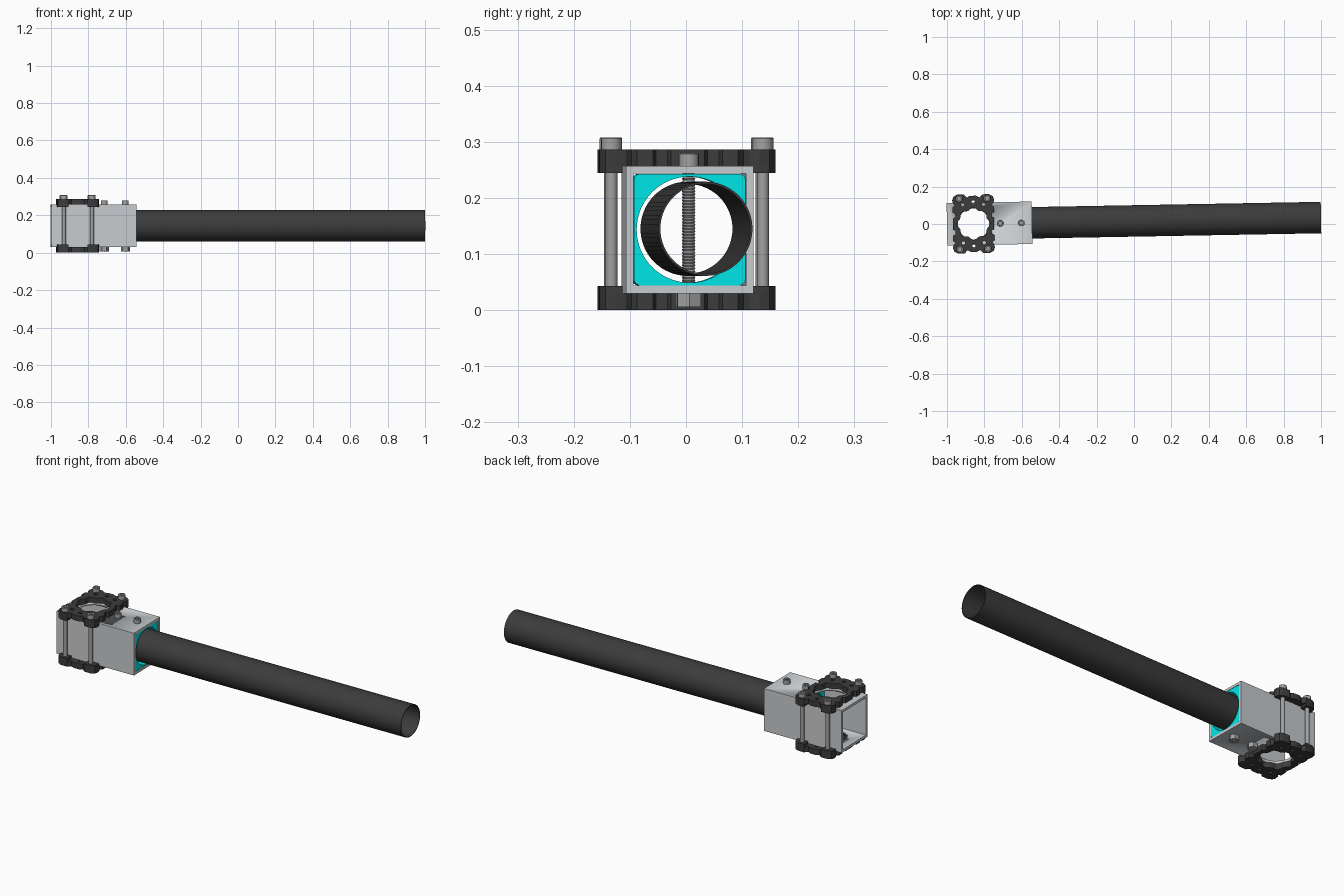
import bpy, bmesh, math
from mathutils import Matrix, Vector

if "Cube" in bpy.data.objects:
    bpy.data.objects.remove(bpy.data.objects["Cube"])

CX, ZC = -0.858, 0.1435                      # clamp centre, tube axis height
TURN = Matrix.Translation((CX, 0.001, 0)) @ Matrix.Rotation(math.radians(1.03), 4, 'Z')
UP = Matrix.Identity(4)
ALONG = Matrix(((0, 0, 1, 0), (1, 0, 0, 0), (0, 1, 0, 0), (0, 0, 0, 1)))


def material(name, rgb):
    m = bpy.data.materials.new(name)
    m.diffuse_color = (*rgb, 1)
    m.use_nodes = True
    m.node_tree.nodes["Principled BSDF"].inputs["Base Color"].default_value = m.diffuse_color
    return m


BLACK = material("black", (0.045, 0.045, 0.045))
CYAN = material("cyan", (0.0, 0.8, 0.8))
ALU = material("aluminium", (0.58, 0.61, 0.63))
STEEL = material("steel", (0.36, 0.36, 0.36))


def finish(name, bm, mat, frame):
    bmesh.ops.remove_doubles(bm, verts=bm.verts, dist=1e-5)
    bmesh.ops.recalc_face_normals(bm, faces=bm.faces)
    bm.transform(TURN @ frame)
    me = bpy.data.meshes.new(name)
    bm.to_mesh(me)
    bm.free()
    ob = bpy.data.objects.new(name, me)
    bpy.context.collection.objects.link(ob)
    me.materials.append(mat)
    for o in bpy.context.selected_objects:
        o.select_set(False)
    ob.select_set(True)
    bpy.context.view_layer.objects.active = ob
    bpy.ops.object.shade_smooth_by_angle(angle=math.radians(30))
    return ob


def extrude(name, loops, lo, hi, mat, axis=UP, at=(0, 0, 0)):
    """Fill closed 2D loops (inner ones become holes) and extrude from lo to hi."""
    cu = bpy.data.curves.new(name, 'CURVE')
    cu.dimensions, cu.fill_mode, cu.extrude = '2D', 'BOTH', (hi - lo) / 2
    for pts in loops:
        s = cu.splines.new('POLY')
        s.points.add(len(pts) - 1)
        for p, (x, y) in zip(s.points, pts):
            p.co = (x, y, 0, 1)
        s.use_cyclic_u = True
    tmp = bpy.data.objects.new(name + "_curve", cu)
    bpy.context.collection.objects.link(tmp)
    dg = bpy.context.evaluated_depsgraph_get()
    me = bpy.data.meshes.new_from_object(tmp.evaluated_get(dg))
    bm = bmesh.new()
    bm.from_mesh(me)
    bpy.data.objects.remove(tmp)
    bpy.data.meshes.remove(me)
    shift = Matrix.Translation((0, 0, (lo + hi) / 2))
    return finish(name, bm, mat, Matrix.Translation(at) @ axis @ shift)


def circle(r, n=32, x=0, y=0, a0=0):
    return [(x + r * math.cos(a0 + 2 * math.pi * i / n),
             y + r * math.sin(a0 + 2 * math.pi * i / n)) for i in range(n)]


def square(h, r=0):
    if not r:
        return [(-h, -h), (h, -h), (h, h), (-h, h)]
    return [((h - r) * sx + r * math.cos(math.radians(a + d)),
             (h - r) * sy + r * math.sin(math.radians(a + d)))
            for sx, sy, a in ((1, 1, 0), (-1, 1, 90), (-1, -1, 180), (1, -1, 270))
            for d in range(0, 91, 15)]


def lathe(name, profile, mat, x, y, n=24):
    bm = bmesh.new()
    vs = [bm.verts.new((r, 0, z)) for r, z in profile]
    es = [bm.edges.new(p) for p in zip(vs, vs[1:])]
    bmesh.ops.spin(bm, geom=vs + es, cent=(0, 0, 0), axis=(0, 0, 1),
                   angle=2 * math.pi, steps=n, use_merge=True)
    return finish(name, bm, mat, Matrix.Translation((x, y, 0)))


# Square tube with round openings under the clamp plates
tube = extrude("square_tube", [square(0.1135), square(0.1)], -1 - CX, -0.545 - CX,
               ALU, ALONG, (0, 0, ZC))
cutter = extrude("tube_cutter", [circle(0.083, 48)], -0.05, 0.35, ALU)
cutter.hide_render = True
mod = tube.modifiers.new("openings", 'BOOLEAN')
mod.operation, mod.object, mod.solver = 'DIFFERENCE', cutter, 'EXACT'
bpy.context.view_layer.objects.active = tube
bpy.ops.object.modifier_apply(modifier=mod.name)
bpy.data.objects.remove(cutter)

# Sleeve and long round pipe
extrude("sleeve", [square(0.0995, 0.012), circle(0.0945, 64)], -0.755 - CX, -0.547 - CX,
        CYAN, ALONG, (0, 0, ZC))
extrude("round_pipe", [circle(0.084, 64), circle(0.080, 64)], -0.755 - CX, 1 - CX,
        BLACK, ALONG, (0, 0, ZC + 0.0015))

# Clamp plate outline: one quadrant, mirrored both ways
quad = [(0.016, 0.150), (0.034, 0.141), (0.050, 0.157), (0.086, 0.157), (0.106, 0.146),
        (0.112, 0.128), (0.108, 0.110), (0.098, 0.100), (0.112, 0.090), (0.112, 0.062),
        (0.098, 0.056), (0.096, 0.036), (0.110, 0.030), (0.110, 0.012)]
right = quad + [(x, -y) for x, y in reversed(quad)]
outline = right + [(-x, y) for x, y in reversed(right)]
opening = [((0.083 + 0.006 * math.cos(8 * a)) * math.cos(a),
            (0.080 + 0.006 * math.cos(8 * a)) * math.sin(a))
           for a in (2 * math.pi * i / 64 for i in range(64))]
holes = [circle(0.009, 16, x, y) for s in (-1, 1)
         for x, y in ((0, 0.117 * s), (0.056, 0.102 * s), (-0.056, 0.102 * s))]
lug = [(0.052, 0.116), (0.050, 0.157), (0.086, 0.157), (0.106, 0.146),
       (0.112, 0.128), (0.110, 0.116)]
for name, z0, z1, l0, l1 in (("bottom", 0, 0.030, 0.030, 0.043),
                             ("top", 0.257, 0.286, 0.244, 0.257)):
    extrude(name + "_clamp_plate", [outline, opening] + holes, z0, z1, BLACK)
    for sx in (-1, 1):
        for sy in (-1, 1):
            extrude(name + "_clamp_lug", [[(x * sx, y * sy) for x, y in lug]], l0, l1, BLACK)

# Four clamp bolts with socket heads
for sx in (-1, 1):
    for sy in (-1, 1):
        lathe("clamp_bolt", [(0, 0.002), (0.0105, 0.002), (0.0105, 0.286), (0.0185, 0.286),
                             (0.0185, 0.306), (0.0170, 0.308), (0.0095, 0.308),
                             (0.0095, 0.297), (0, 0.297)], STEEL, 0.075 * sx, 0.135 * sy)

# Two threaded cross bolts with hex nuts
for x in (-0.715, -0.602):
    thread = [(0, 0.005)]
    for i in range(46):
        z = 0.006 + i * 0.0055
        thread += [(0.0092, z), (0.0112, z + 0.00275)]
    head = [(0.0112, 0.257), (0.0172, 0.257), (0.0172, 0.278), (0.0158, 0.280),
            (0.0090, 0.280), (0.0090, 0.269), (0, 0.269)]
    lathe("cross_bolt", thread + head, STEEL, x - CX, 0)
    extrude("hex_nut", [circle(0.0245, 6), circle(0.0095, 24)], 0.006, 0.030,
            STEEL, UP, (x - CX, 0, 0))
